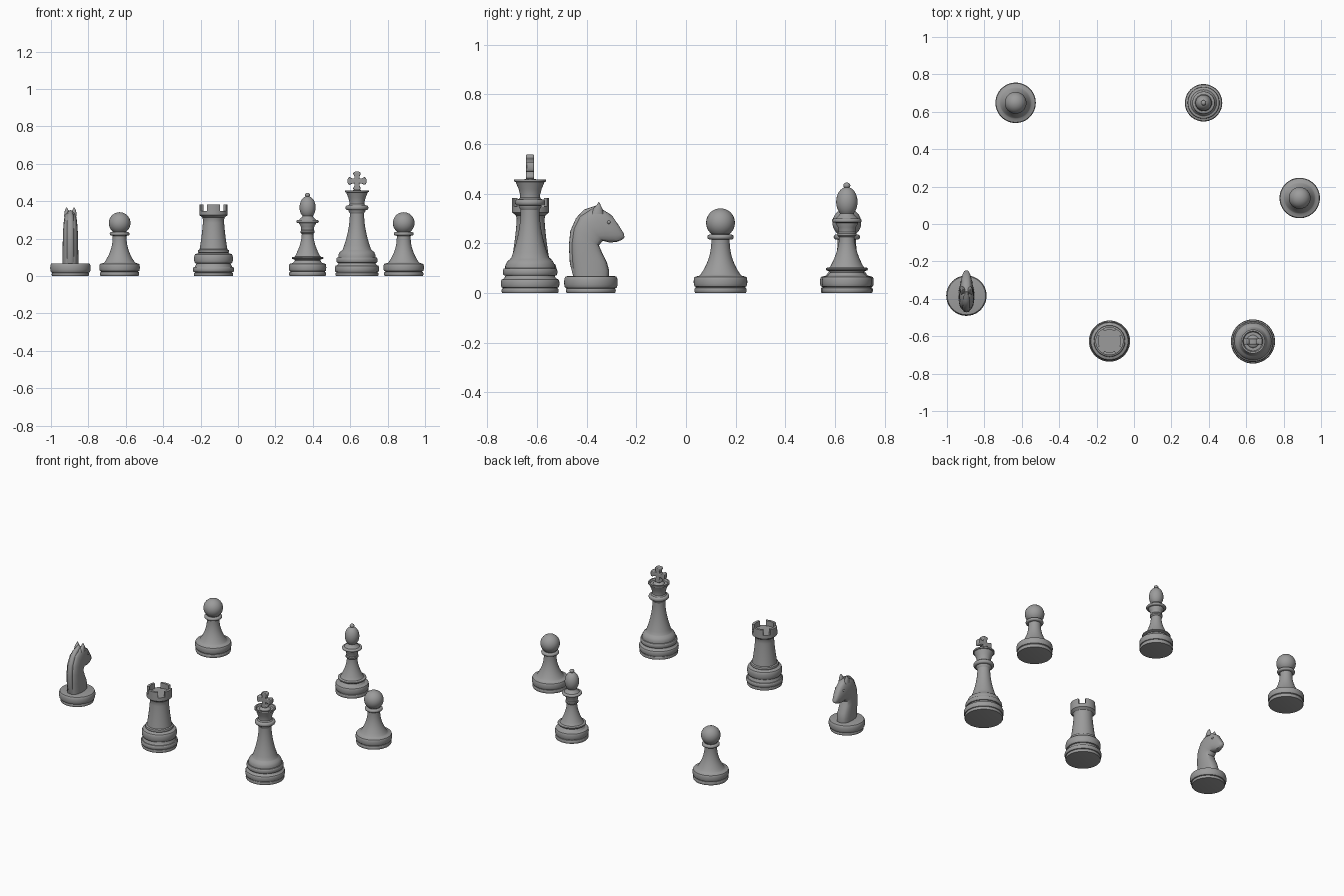
import bpy, bmesh, math
from mathutils import Vector

grey = bpy.data.materials.new("stone grey")
grey.diffuse_color = (0.33, 0.33, 0.33, 1)
SEG = 48


def finish(bm, name, loc, angle=32):
    bmesh.ops.remove_doubles(bm, verts=bm.verts, dist=1e-5)
    bmesh.ops.recalc_face_normals(bm, faces=bm.faces)
    me = bpy.data.meshes.new(name)
    bm.to_mesh(me)
    bm.free()
    for p in me.polygons:
        p.use_smooth = True
    me.set_sharp_from_angle(angle=math.radians(angle))
    me.materials.append(grey)
    ob = bpy.data.objects.new(name, me)
    ob.location = (loc[0], loc[1], 0)
    bpy.context.collection.objects.link(ob)
    return ob


def ring(r_in, r_out, z0, z1, n=8):
    """Rounded moulding bulging from r_in to r_out between two heights."""
    return [(r_in + (r_out - r_in) * math.sin(math.pi * i / n) ** 0.6 if 0 < i < n else r_in,
             (z0 + z1) / 2 - (z1 - z0) / 2 * math.cos(math.pi * i / n)) for i in range(n + 1)]


def flare(r0, z0, r1, z1, p=2.2, n=10):
    """Concave stem from a wide foot to a narrow neck."""
    return [(r1 + (r0 - r1) * (1 - i / n) ** p, z0 + (z1 - z0) * i / n) for i in range(n + 1)]


def ball(r, zc, a0=-90, a1=90, rz=None, n=14):
    """Arc of a sphere or ellipsoid, from angle a0 to a1."""
    out = []
    for i in range(n + 1):
        a = math.radians(a0 + (a1 - a0) * i / n)
        out.append((max(0, r * math.cos(a)), zc + (rz or r) * math.sin(a)))
    return out


def lathe(name, prof, loc):
    bm = bmesh.new()
    prof = [(0, prof[0][1])] + prof + [(0, prof[-1][1])]
    vs = [bm.verts.new((r, 0, z)) for r, z in prof]
    es = [bm.edges.new(p) for p in zip(vs, vs[1:]) if (p[0].co - p[1].co).length > 1e-6]
    bmesh.ops.spin(bm, geom=vs + es, cent=(0, 0, 0), axis=(0, 0, 1),
                   angle=math.tau, steps=SEG)
    loose = [v for v in bm.verts if not v.link_faces]
    bmesh.ops.delete(bm, geom=loose, context='VERTS')
    return finish(bm, name, loc)


def loft(name, sections, loc, power=0.6, n=20):
    """Rounded cross-sections, each (back y, back z, front y, front z, half width)."""
    bm = bmesh.new()
    rows = []
    for by, bz, fy, fz, w in sections:
        b, f = Vector((0, by, bz)), Vector((0, fy, fz))
        row = []
        for i in range(n):
            a = math.tau * i / n
            c, s = math.cos(a), math.sin(a)
            x = math.copysign(abs(s) ** power, s) * w
            row.append(bm.verts.new((b + f) / 2 + (f - b) / 2 * c + Vector((x, 0, 0))))
        rows.append(row)
    for p, q in zip(rows, rows[1:]):
        for i in range(n):
            j = (i + 1) % n
            bm.faces.new((p[i], p[j], q[j], q[i]))
    bm.faces.new(rows[0])
    bm.faces.new(rows[-1])
    return finish(bm, name, loc, 40)


# Pawns
pawn = (ring(0.098, 0.105, 0, 0.022) + ring(0.100, 0.108, 0.025, 0.066) + [(0.085, 0.07)]
        + flare(0.08, 0.075, 0.037, 0.212) + ring(0.037, 0.053, 0.215, 0.236)
        + ball(0.058, 0.283, -50, 90))
for i, loc in enumerate([(-0.633, 0.648), (0.886, 0.139)]):
    lathe(f"pawn_{i + 1}", pawn, loc)

# Bishop
lathe("bishop", ring(0.092, 0.099, 0, 0.022) + ring(0.092, 0.1, 0.025, 0.066)
      + [(0.078, 0.07), (0.068, 0.082), (0.07, 0.088)] + ring(0.07, 0.085, 0.089, 0.103, 6)
      + flare(0.066, 0.108, 0.031, 0.225, 1.8) + [(0.038, 0.232), (0.038, 0.24), (0.034, 0.245),
      (0.036, 0.265), (0.045, 0.28)] + ring(0.045, 0.06, 0.283, 0.3)
      + [(0.04, 0.306), (0.03, 0.315)] + ball(0.043, 0.367, -50, 78, 0.06)
      + ball(0.014, 0.433, -40, 90, 0.012, 8), (0.372, 0.648))

# Rook with four wall segments around a recessed top
ROOK = (-0.131, -0.626)
lathe("rook_body", ring(0.1, 0.105, 0, 0.018) + ring(0.1, 0.11, 0.02, 0.048)
      + [(0.098, 0.054), (0.092, 0.064)] + ring(0.092, 0.104, 0.067, 0.118)
      + [(0.082, 0.122)] + ring(0.078, 0.084, 0.124, 0.14, 6)
      + flare(0.074, 0.143, 0.056, 0.3, 1.4) + [(0.06, 0.313), (0.075, 0.325), (0.075, 0.348)], ROOK)
for k, side in enumerate(("right", "back", "left", "front")):
    bm = bmesh.new()
    rows = []
    for i in range(9):
        a = math.radians(90 * k - 28 + 7 * i)
        rows.append([bm.verts.new((r * math.cos(a), r * math.sin(a), z)) for r, z in
                     ((0.06, 0.346), (0.075, 0.346), (0.075, 0.382), (0.06, 0.382))])
    for p, q in zip(rows, rows[1:]):
        for i in range(4):
            bm.faces.new((p[i], p[(i + 1) % 4], q[(i + 1) % 4], q[i]))
    bm.faces.new(rows[0])
    bm.faces.new(rows[-1])
    finish(bm, f"rook_battlement_{side}", ROOK)

# King with a hollow crown and a flared cross
KING = (0.636, -0.628)
lathe("king_body", ring(0.11, 0.115, 0, 0.018) + ring(0.11, 0.118, 0.021, 0.056)
      + [(0.104, 0.06), (0.1, 0.068)] + ring(0.1, 0.11, 0.07, 0.1)
      + [(0.1, 0.103), (0.098, 0.115), (0.092, 0.128), (0.08, 0.137)]
      + flare(0.076, 0.142, 0.038, 0.335, 1.9) + [(0.046, 0.348)] + ring(0.046, 0.061, 0.352, 0.378)
      + [(0.04, 0.385), (0.04, 0.395), (0.046, 0.418), (0.058, 0.447), (0.064, 0.449), (0.064, 0.458),
         (0.055, 0.458), (0.05, 0.448)] + ball(0.034, 0.448, 0, 90, 0.014, 8), KING)
bm = bmesh.new()
outline = []
for k in range(4):
    c, s = math.cos(k * math.pi / 2), math.sin(k * math.pi / 2)
    for u, v in ((0.012, -0.012), (0.03, -0.015), (0.037, -0.021), (0.046, -0.019), (0.05, -0.01),
                 (0.05, 0.01), (0.046, 0.019), (0.037, 0.021), (0.03, 0.015)):
        outline.append(bm.verts.new((u * c - v * s, -0.016, 0.508 + u * s + v * c)))
face = bm.faces.new(outline)
ext = bmesh.ops.extrude_face_region(bm, geom=[face])
bmesh.ops.translate(bm, vec=(0, 0.032, 0),
                    verts=[g for g in ext["geom"] if isinstance(g, bmesh.types.BMVert)])
cross = finish(bm, "king_cross", KING)
bev = cross.modifiers.new("soft edges", 'BEVEL')
bev.width, bev.segments = 0.004, 2

# Knight: round foot, lofted neck and head, mane ridge, ears
KNIGHT = (-0.896, -0.383)
lathe("knight_base", ring(0.094, 0.1, 0, 0.018) + ring(0.095, 0.108, 0.018, 0.068), KNIGHT)
loft("knight_head", [
    (-0.070, 0.060, 0.072, 0.060, 0.043), (-0.074, 0.100, 0.073, 0.092, 0.043),
    (-0.078, 0.140, 0.064, 0.125, 0.042), (-0.079, 0.200, 0.044, 0.165, 0.041),
    (-0.070, 0.260, 0.032, 0.192, 0.040), (-0.045, 0.310, 0.048, 0.210, 0.038),
    (0.005, 0.343, 0.076, 0.203, 0.036), (0.050, 0.335, 0.104, 0.206, 0.029),
    (0.085, 0.312, 0.124, 0.214, 0.022), (0.115, 0.268, 0.134, 0.222, 0.014),
    (0.132, 0.240, 0.135, 0.226, 0.007)], KNIGHT)
loft("knight_mane", [
    (-0.070, 0.062, -0.030, 0.062, 0.020), (-0.085, 0.120, -0.035, 0.120, 0.020),
    (-0.089, 0.190, -0.037, 0.180, 0.020), (-0.083, 0.250, -0.030, 0.225, 0.020),
    (-0.060, 0.302, -0.015, 0.260, 0.019), (-0.028, 0.336, 0.005, 0.285, 0.018),
    (0.020, 0.352, 0.030, 0.300, 0.015)], KNIGHT, 0.5)
for side, name in ((-1, "left"), (1, "right")):
    ear = loft(f"knight_ear_{name}", [(0.000, 0.318, 0.050, 0.318, 0.014),
                                      (0.010, 0.340, 0.046, 0.340, 0.012),
                                      (0.024, 0.356, 0.039, 0.354, 0.008),
                                      (0.031, 0.366, 0.035, 0.365, 0.002)], KNIGHT, 0.9, 12)
    ear.location.x += side * 0.02
    # Small raised eye on each cheek
    bm = bmesh.new()
    bmesh.ops.create_uvsphere(bm, u_segments=12, v_segments=8, radius=0.007)
    bmesh.ops.translate(bm, verts=bm.verts, vec=(side * 0.027, 0.072, 0.285))
    finish(bm, f"knight_eye_{name}", KNIGHT)
